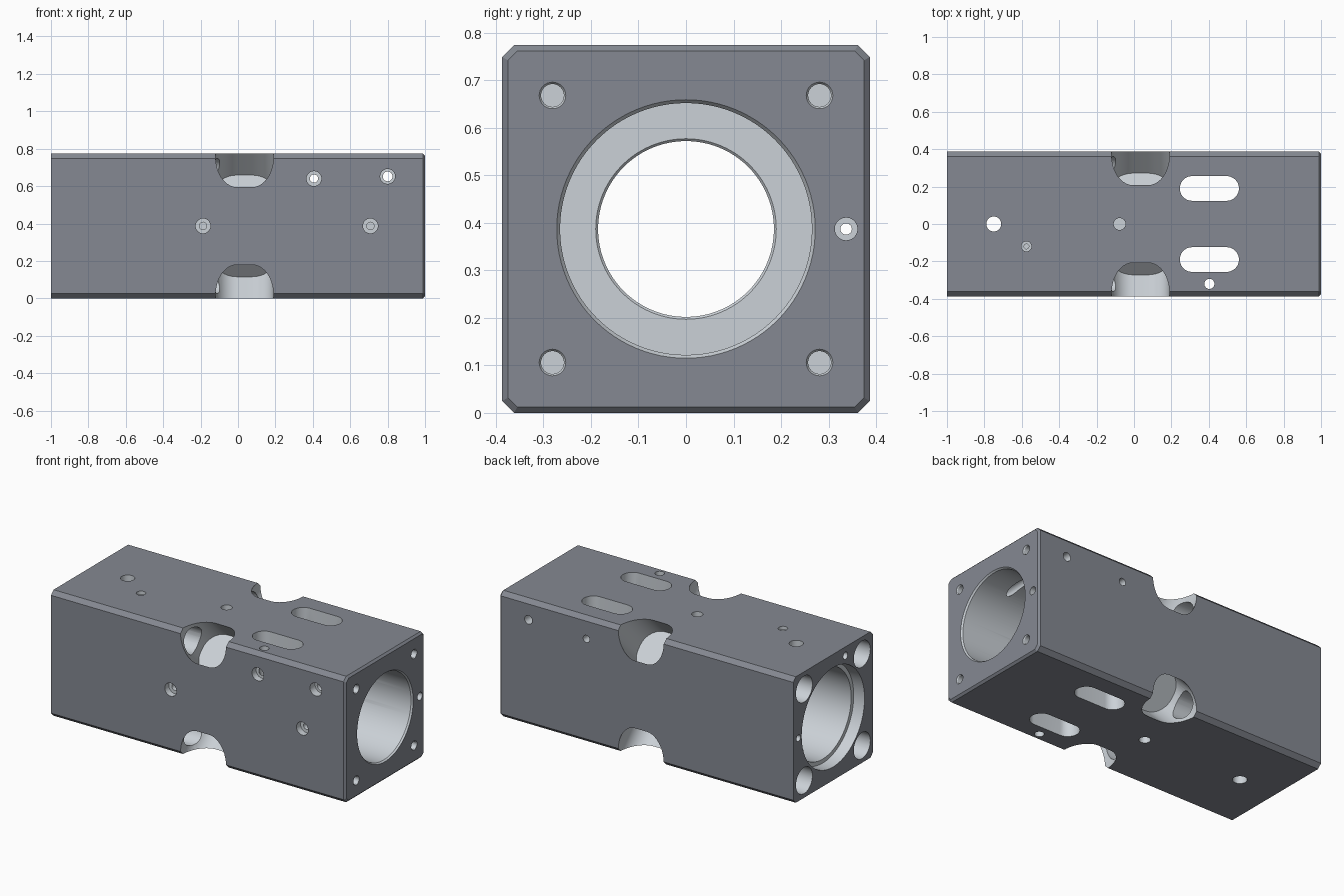
import bpy, bmesh, math
from mathutils import Vector

if "Cube" in bpy.data.objects:
    bpy.data.objects.remove(bpy.data.objects["Cube"])

H = 0.387            # half width of the square section
ZC = 0.387           # height of the main axis


def material(name, rgb):
    m = bpy.data.materials.new(name)
    m.diffuse_color = (*rgb, 1)
    m.use_nodes = True
    m.node_tree.nodes["Principled BSDF"].inputs["Base Color"].default_value = m.diffuse_color
    return m


DARK = material("dark_outer_skin", (.234, .25, .287))
LIGHT = material("machined_bore", (.60, .64, .68))


def loft(name, rings, slot):
    """Skin a solid through rings of points, capped at both ends."""
    bm = bmesh.new()
    vs = [[bm.verts.new(p) for p in ring] for ring in rings]
    n = len(vs[0])
    for a, b in zip(vs, vs[1:]):
        for i in range(n):
            j = (i + 1) % n
            bm.faces.new((a[i], a[j], b[j], b[i]))
    bm.faces.new(vs[0])
    bm.faces.new(vs[-1])
    bmesh.ops.recalc_face_normals(bm, faces=bm.faces)
    for f in bm.faces:
        f.material_index = slot
    me = bpy.data.meshes.new(name)
    me.materials.append(DARK)
    me.materials.append(LIGHT)
    bm.to_mesh(me)
    bm.free()
    ob = bpy.data.objects.new(name, me)
    bpy.context.collection.objects.link(ob)
    return ob


def rounded_rect(a, b, r, seg=10):
    pts = []
    for k, (sx, sy) in enumerate([(1, 1), (-1, 1), (-1, -1), (1, -1)]):
        for i in range(seg + 1):
            t = math.pi / 2 * (k + i / seg)
            pts.append((sx * (a - r) + r * math.cos(t), sy * (b - r) + r * math.sin(t)))
    return pts


# block: octagonal section with a chamfered right end
def section(x, h, c):
    k = h - c
    return [(x, y, z + ZC) for y, z in
            [(h, -k), (h, k), (k, h), (-k, h), (-h, k), (-h, -k), (-k, -h), (k, -h)]]


block = loft("block", [section(-1, H, .025), section(.988, H, .025),
                       section(1, H - .012, .02)], 0)


def cut(rings):
    cutter = loft("cutter", rings, 1)
    cutter.hide_render = True
    mod = block.modifiers.new("cut", 'BOOLEAN')
    mod.operation = 'DIFFERENCE'
    mod.solver = 'EXACT'
    mod.object = cutter
    bpy.context.view_layer.objects.active = block
    bpy.ops.object.modifier_apply(modifier=mod.name)
    me = cutter.data
    bpy.data.objects.remove(cutter)
    bpy.data.meshes.remove(me)


def hole(start, direction, profile, seg=32):
    """Round cut: profile is (depth, radius) pairs along direction from start."""
    q = Vector(direction).to_track_quat('Z', 'Y')
    angles = [2 * math.pi * i / seg for i in range(seg)]
    cut([[Vector(start) + q @ Vector((r * math.cos(t), r * math.sin(t), depth))
          for t in angles] for depth, r in profile])


# main stepped bore: wide recesses from both ends, narrower web in the middle
hole((-1, 0, ZC), (1, 0, 0),
     [(-.1, .305), (0, .305), (.07, .30), (.07, .275), (.83, .275), (.83, .19), (.835, .185),
      (1.215, .185), (1.22, .19), (1.22, .265), (1.99, .265), (2.0, .272), (2.1, .272)], 96)

# corner bolt bores (left end), diagonal pockets and threaded holes (right end)
for sy in (-1, 1):
    for sz in (-1, 1):
        d = Vector((0, sy, sz)).normalized()
        u = Vector((1, 0, 0))
        v = d.cross(u)
        corner = Vector((.035, sy * H, ZC + sz * H))
        cut([[corner + d * t + u * a + v * b for a, b in rounded_rect(.155, .127, .115)]
             for t in (-.29, .15)])
        y, z = sy * .281, ZC + sz * .281
        hole((-1, y, z), (1, 0, 0), [(-.1, .08), (.93, .08)], 40)
        hole((1, y, z), (-1, 0, 0), [(-.1, .028), (0, .028), (.006, .024), (.25, .024)])

# two long slots through top and bottom
for y in (-.19, .19):
    cut([[(.403 + a, y + b, z) for a, b in rounded_rect(.158, .066, .0655)]
         for z in (-.1, .9)])

# vertical holes: two through, small blind ports
hole((-.75, 0, .9), (0, 0, -1), [(0, .04), (1.0, .04)])
hole((.403, -.32, .9), (0, 0, -1), [(0, .027), (1.0, .027)])
hole((-.575, -.12, 2 * H), (0, 0, -1), [(-.05, .027), (.02, .027), (.02, .013), (.09, .013)])
hole((-.077, 0, 2 * H), (0, 0, -1), [(-.05, .032), (.1, .032)])
hole((-.077, 0, 0), (0, 0, 1), [(-.05, .032), (.1, .032)])

# cross holes: two through with wide mouths on the front, two blind
hole((.406, -H, .64), (0, 1, 0), [(-.05, .04), (.04, .04), (.04, .022), (.9, .022)])
hole((.8, -H, .652), (0, 1, 0), [(-.05, .04), (.05, .04), (.05, .026), (.9, .026)])
for x in (-.187, .708):
    hole((x, -H, ZC), (0, 1, 0), [(-.05, .04), (.04, .04), (.04, .02), (.085, .02)])

# lengthwise oil passages
hole((1, .337, ZC), (-1, 0, 0), [(-.05, .024), (.04, .024), (.04, .012), (2.1, .012)], 24)
hole((-1, .337, ZC), (1, 0, 0), [(-.05, .02), (.04, .02)], 24)
hole((-1, -.12, .72), (1, 0, 0), [(-.05, .022), (.03, .022), (.03, .012), (.43, .012)], 24)

# crisp machined shading
bpy.ops.object.select_all(action='DESELECT')
block.select_set(True)
bpy.context.view_layer.objects.active = block
bpy.ops.object.shade_smooth_by_angle(angle=math.radians(25))
